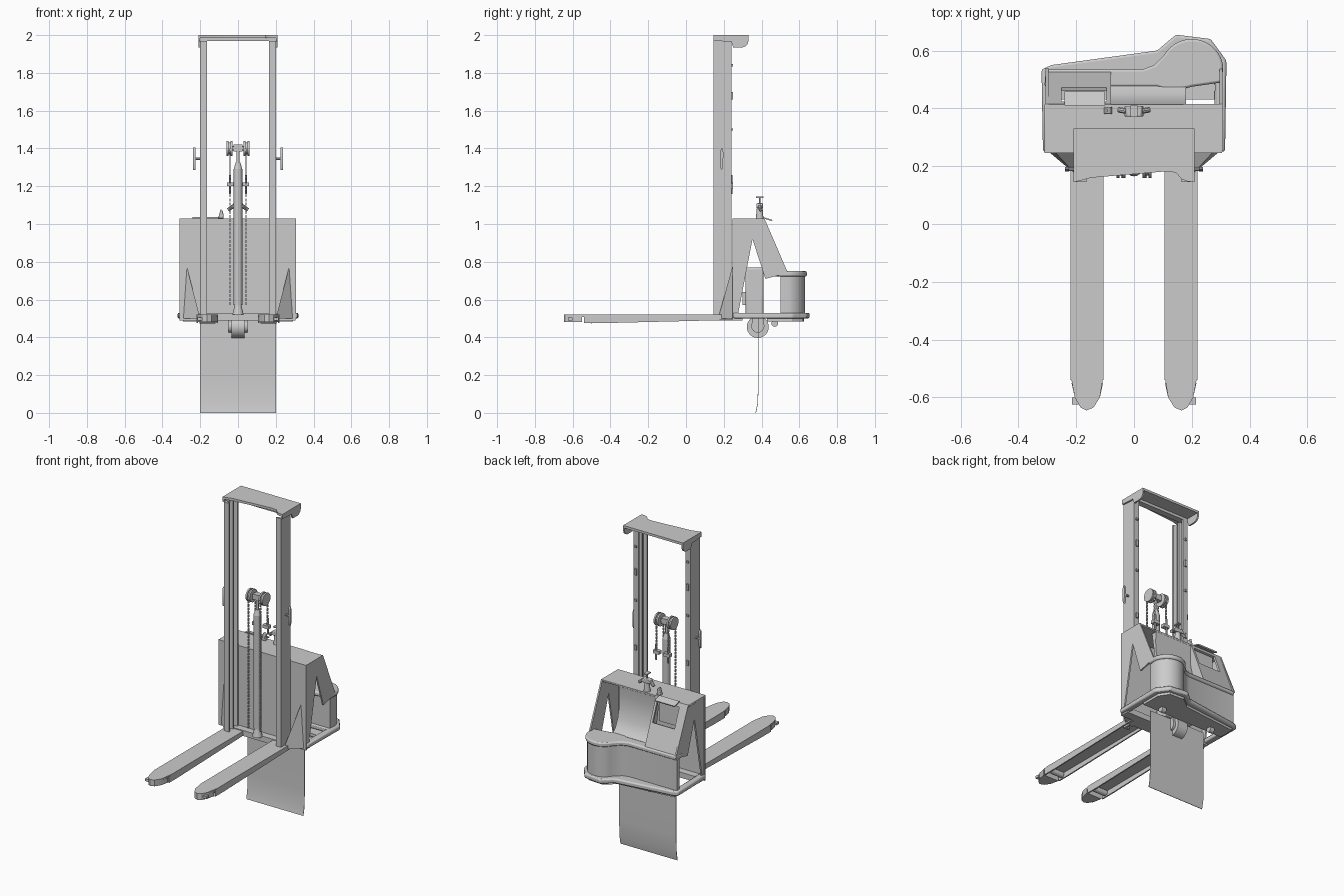
import bpy, bmesh
from math import sin, cos, pi, radians
from mathutils import Vector

if "Cube" in bpy.data.objects:
    bpy.data.objects.remove(bpy.data.objects["Cube"])


def finish(name, bm):
    bmesh.ops.recalc_face_normals(bm, faces=bm.faces)
    me = bpy.data.meshes.new(name)
    bm.to_mesh(me)
    bm.free()
    ob = bpy.data.objects.new(name, me)
    bpy.context.collection.objects.link(ob)
    return ob


def prism(name, pts, lo, hi, axis='z', bevel=0):
    """Extrude a 2D outline: axis z takes (x, y), x takes (y, z), y takes (x, z)."""
    put = {'z': lambda a, b, h: (a, b, h),
           'x': lambda a, b, h: (h, a, b),
           'y': lambda a, b, h: (a, h, b)}[axis]
    bm = bmesh.new()
    low = [bm.verts.new(put(a, b, lo)) for a, b in pts]
    top = [bm.verts.new(put(a, b, hi)) for a, b in pts]
    bm.faces.new(low)
    bm.faces.new(top)
    for i in range(len(pts)):
        j = (i + 1) % len(pts)
        bm.faces.new((low[i], low[j], top[j], top[i]))
    ob = finish(name, bm)
    if bevel:
        mod = ob.modifiers.new("bevel", 'BEVEL')
        mod.width, mod.segments, mod.limit_method = bevel, 2, 'ANGLE'
    return ob


def box(name, x0, x1, y0, y1, z0, z1, bevel=0):
    return prism(name, [(x0, y0), (x1, y0), (x1, y1), (x0, y1)], z0, z1, 'z', bevel)


def rod(name, a, b, r, r2=None, n=16):
    a, b = Vector(a), Vector(b)
    d = b - a
    bm = bmesh.new()
    bmesh.ops.create_cone(bm, cap_ends=True, segments=n, radius1=r,
                          radius2=r if r2 is None else r2, depth=d.length)
    ob = finish(name, bm)
    ob.rotation_mode = 'QUATERNION'
    ob.rotation_quaternion = d.to_track_quat('Z', 'Y')
    ob.location = (a + b) / 2
    return ob


def arc(cx, cy, r, a0, a1, n):
    return [(cx + r * cos(radians(a0 + (a1 - a0) * i / n)),
             cy + r * sin(radians(a0 + (a1 - a0) * i / n))) for i in range(n + 1)]


def mx(pts, s):
    return [(s * a, b) for a, b in pts]


for s, side in ((1, "right"), (-1, "left")):
    # forks: top plate, skirts open below, tapered tip with load rollers
    plan = [(.105, .24), (.22, .24), (.22, -.52), (.205, -.6), (.185, -.635),
            (.165, -.645), (.14, -.635), (.118, -.6), (.105, -.52)]
    prism(side + "_fork_top", mx(plan, s), .508, .52)
    skirt = [(-.54, .475), (-.45, .475), (.24, .492), (.24, .515), (-.54, .515)]
    for x in (.105, .212):
        prism(side + "_fork_skirt", skirt, s * x, s * (x + .008), 'x')
    tip = [(.107, -.55), (.216, -.55)] + plan[3:8]
    prism(side + "_fork_tip", mx(tip, s), .48, .512)
    rod(side + "_load_roller", (s * .12, -.5, .492), (s * .205, -.5, .492), .018)
    box(side + "_tip_stop", *sorted((s * .19, s * .215)), -.625, -.6, .49, .505)

    # mast upright: channel opening inwards with a centre rib
    ch = [(.2, .145), (.2, .24), (.165, .24), (.165, .23), (.188, .226), (.188, .204),
          (.168, .202), (.168, .19), (.188, .188), (.188, .16), (.165, .155), (.165, .145)]
    prism(side + "_mast_channel", mx(ch, s), .49, 1.97)

    # cap cheek with rounded rear nose
    cheek = [(.145, 1.97), (.24, 1.965), (.25, 1.935)] + arc(.295, 1.97, .035, -90, 0, 6) + [(.33, 2), (.145, 2)]
    prism(side + "_cap_cheek", cheek, s * .2, s * .21, 'x')

    # guide plate beside the mast and small clips behind it
    guard = [(.182, 1.3), (.188, 1.285), (.196, 1.3), (.198, 1.38), (.19, 1.405), (.183, 1.39)]
    prism(side + "_mast_guard", guard, s * .225, s * .238, 'x')
    rod(side + "_guard_pin", (s * .2, .19, 1.345), (s * .228, .19, 1.345), .006, n=8)
    for z, h in ((1.2, .015), (1.5, .006), (1.68, .02), (1.84, .006)):
        box(side + "_mast_clip", *sorted((s * .175, s * .19)), .238, .25, z - h, z + h)

    # gusset between mast foot and front panel
    bm = bmesh.new()
    v = [bm.verts.new(p) for p in ((s * .2, .17, .5), (s * .295, .25, .5),
                                   (s * .275, .25, .79), (s * .2, .25, .5))]
    for f in ((0, 1, 2), (0, 2, 3), (0, 1, 3), (1, 2, 3)):
        bm.faces.new([v[i] for i in f])
    finish(side + "_gusset", bm)

    # A-shaped side panel
    panel = [(.25, .5), (.25, 1.03), (.415, 1.03), (.54, .74), (.42, .71),
             (.352, .92), (.275, .52)]
    prism(side + "_side_panel", panel, s * .296, s * .306, 'x')

    # lift chains, anchors and pulleys
    for strand, y, z0, count in (("front", .165, .57, 38), ("rear", .235, 1.2, 9)):
        link = box(side + "_chain_" + strand, s * .042 - .003, s * .042 + .003, y - .005, y + .005, z0, z0 + .016)
        arr = link.modifiers.new("links", 'ARRAY')
        arr.use_relative_offset = False
        arr.use_constant_offset = True
        arr.constant_offset_displace = (0, 0, .022)
        arr.count = count
    rod(side + "_chain_anchor", (s * .042, .24, 1.16), (s * .042, .24, 1.26), .006, n=8)
    box(side + "_anchor_arm", *sorted((s * .015, s * .058)), .222, .25, 1.2, 1.22)
    for x in (.03, .05):
        rod(side + "_pulley_flange", (s * x, .2, 1.4), (s * (x + .01), .2, 1.4), .04, n=20)
    rod(side + "_pulley", (s * .03, .2, 1.4), (s * .058, .2, 1.4), .032, n=20)

# mast cap, with the scooped front edge
prism("mast_cap", [(-.21, .33), (-.21, .145), (-.185, .15), (-.15, .16), (.11, .182), (.145, .178),
                   (.165, .155), (.185, .147), (.21, .145), (.21, .33)], 1.985, 2.0)
box("cap_front_bar", -.2, .2, .2, .24, 1.968, 1.99)
box("mast_foot_beam", -.21, .21, .2, .25, .49, .525)

# lift cylinder
rod("lift_cylinder", (0, .195, .57), (0, .195, 1.29), .023, n=20)
rod("cylinder_head", (0, .195, 1.29), (0, .195, 1.325), .023, .012, 20)
rod("cylinder_rod", (0, .195, 1.3), (0, .195, 1.4), .008)
rod("pulley_axle", (-.06, .2, 1.4), (.06, .2, 1.4), .012)
box("pulley_yoke", -.024, .024, .182, .218, 1.385, 1.42)
rod("cylinder_base", (0, .195, .52), (0, .195, .57), .03, .018)

# base skirt: U-shaped rim with a full front beam
rim = [(-.315, .25), (-.32, .535), (-.285, .55), (.08, .6), (.145, .655), (.265, .64), (.32, .565),
       (.315, .25), (.275, .25), (.28, .49), (-.28, .49), (-.275, .25)]
prism("base_rim", rim, .5, .53, 'z', .008)
box("base_front_beam", -.3, .3, .25, .3, .49, .525)
prism("base_under_plate", [(-.29, .43), (.29, .43), (.29, .56), (.25, .62), (.15, .625),
                           (.08, .57), (-.29, .53)], .485, .503)

# front panel and top deck
box("front_panel", -.31, .305, .245, .255, .49, 1.03)
box("top_deck", -.31, .305, .25, .415, 1.018, 1.03, .003)

# rear wall with the rounded motor bulge, topped by an overhanging ledge
bulge = arc(.2, .53, .1, 10, 150, 18)
prism("rear_wall", [(-.305, .5), (.295, .5)] + bulge + [(.07, .54), (.03, .528), (-.305, .528)], .525, .73)
lid = arc(.2, .53, .11, 10, 150, 18)
prism("rear_ledge", [(-.31, .475), (.08, .475), (.13, .455), (.2, .475), (.305, .49)] + lid +
      [(.07, .55), (.03, .535), (-.305, .535)], .722, .75, 'z', .008)

# concave centre back panel
outer = [(.415, 1.03), (.408, .96), (.412, .89), (.428, .82), (.452, .77), (.485, .74)]
prism("back_panel", outer + [(y - .01, z - .004) for y, z in reversed(outer)], -.08, .18, 'x')
prism("back_panel_end", outer + [(.42, .74), (.375, 1.025)], .172, .18, 'x')

# storage box on the left: sloped frame around an open pocket
slope = [(.415, 1.03), (.53, .74), (.518, .736), (.403, 1.026)]


def slope_part(name, t0, t1, x0, x1):
    at = lambda t, o: (.415 + .115 * t - o, 1.03 - .29 * t - o * .35)
    prism(name, [at(t0, 0), at(t1, 0), at(t1, .012), at(t0, .012)], x0, x1, 'x')


slope_part("pocket_frame_top", 0, .08, -.305, -.08)
slope_part("pocket_frame_bottom", .5, 1, -.305, -.08)
slope_part("pocket_frame_left", .08, .5, -.305, -.25)
slope_part("pocket_frame_right", .08, .5, -.095, -.08)
prism("pocket_side", [(.415, 1.03), (.53, .74), (.485, .74), (.42, .84), (.4, .95)], -.088, -.08, 'x')
box("pocket_back", -.25, -.095, .395, .405, .87, 1.02)
prism("pocket_lip", [(.41, 1.03), (.455, 1.015), (.458, 1.022), (.41, 1.036)], -.24, -.1, 'x')

# drive unit, drive wheel and trailing caster
box("drive_motor", -.1, .1, .315, .41, .5, .77, .01)
box("drive_valve", -.03, .06, .3, .32, .57, .64)
rod("drive_wheel", (-.035, .38, .455), (.035, .38, .455), .058, n=32)
rod("drive_hub", (-.05, .38, .46), (.05, .38, .46), .035, n=24)
box("wheel_bracket", -.05, .05, .35, .41, .47, .52)
for x in (-.18, .18):
    rod("caster_wheel", (x - .015, .47, .474), (x + .015, .47, .474), .018)

# hanging sheet under the chassis, curling forward at the foot
sheet = [(.382, .5), (.382, .16), (.378, .05), (.368, 0)]
prism("hanging_sheet", sheet + [(y + .003, z) for y, z in reversed(sheet)], -.2, .2, 'x')

# control head on the deck
rod("control_post", (0, .39, 1.03), (0, .39, 1.1), .02, .014)
prism("control_head", [(-.035, 1.085), (.035, 1.085), (.025, 1.11), (-.025, 1.11)], .372, .408, 'y', .004)
for s in (-1, 1):
    rod("control_grip", (s * .025, .39, 1.095), (s * .052, .395, 1.075), .01, n=10)
rod("control_lever", (0, .39, 1.1), (0, .39, 1.145), .004, n=8)
box("lever_knob", -.012, .012, .37, .41, 1.138, 1.145)
prism("deck_joystick", [(-.105, 1.03), (-.075, 1.03), (-.08, 1.07), (-.092, 1.078)], .38, .405, 'y', .004)

# smooth round parts, keep edges crisp
bpy.ops.object.select_all(action='SELECT')
bpy.context.view_layer.objects.active = bpy.context.scene.objects["lift_cylinder"]
bpy.ops.object.shade_smooth_by_angle(angle=radians(30))
